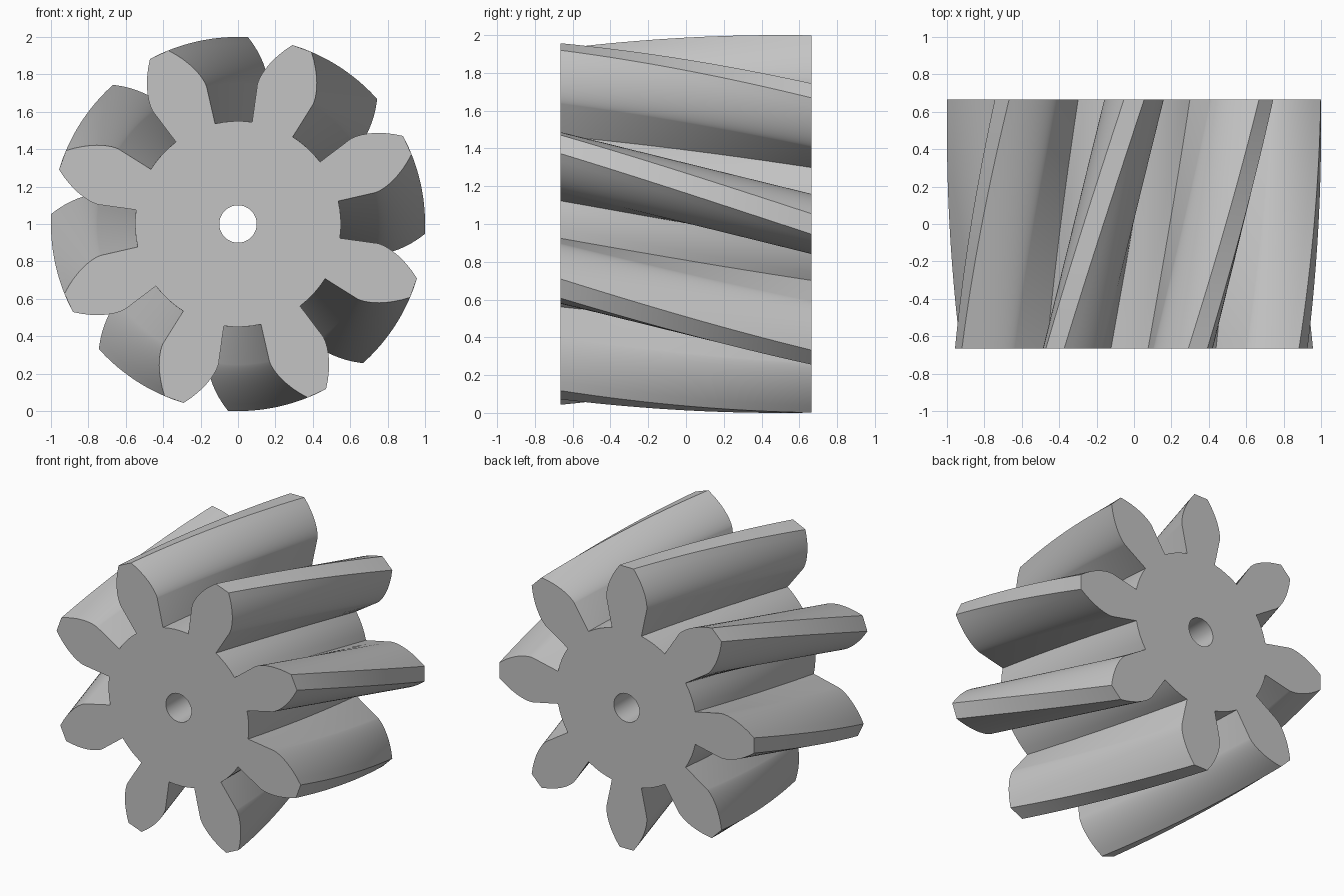
import bpy, bmesh, math

cube = bpy.data.objects.get("Cube")
if cube:
    bpy.data.objects.remove(cube, do_unlink=True)

# Gear dimensions
TEETH = 8
PITCH_R, TIP_R, ROOT_R, BORE_R = 0.8, 1.0, 0.55, 0.1
BASE_R = PITCH_R * math.cos(math.radians(20))
HALF_DEPTH = 0.665
TWIST = math.radians(25)
LAYERS, FLANK_STEPS, FLOOR_STEPS, BORE_STEPS = 28, 10, 4, 48


def involute(r):
    """Polar angle of the base-circle involute at radius r."""
    a = math.acos(min(1, BASE_R / r))
    return math.tan(a) - a


def tooth_profile():
    """(radius, angle) points of one tooth and the gap floor after it."""
    base_half = math.pi / (2 * TEETH) + involute(PITCH_R)
    flank = [(ROOT_R, base_half)]
    for i in range(FLANK_STEPS + 1):
        r = BASE_R + (TIP_R - BASE_R) * (i / FLANK_STEPS) ** 1.5
        flank.append((r, base_half - involute(r)))
    points = [(r, -a) for r, a in flank] + flank[::-1]
    gap = 2 * math.pi / TEETH - 2 * base_half
    points += [(ROOT_R, base_half + gap * i / FLOOR_STEPS)
               for i in range(1, FLOOR_STEPS)]
    return points


gear_outline = [(r, a + k * 2 * math.pi / TEETH)
                for k in range(TEETH) for r, a in tooth_profile()]
bore_outline = [(BORE_R, i * 2 * math.pi / BORE_STEPS) for i in range(BORE_STEPS)]

bm = bmesh.new()


def add_ring(outline, y, turn):
    return [bm.verts.new((r * math.cos(a + turn), y, 1 + r * math.sin(a + turn)))
            for r, a in outline]


def bridge(ring_a, ring_b):
    n = len(ring_a)
    for i in range(n):
        j = (i + 1) % n
        bm.faces.new((ring_a[i], ring_a[j], ring_b[j], ring_b[i]))


# Twisted teeth, front to back
rings = []
for i in range(LAYERS + 1):
    t = i / LAYERS
    rings.append(add_ring(gear_outline, HALF_DEPTH * (2 * t - 1), TWIST * (1 - t)))
for a, b in zip(rings, rings[1:]):
    bridge(a, b)

# Straight bore
bores = [add_ring(bore_outline, y, 0) for y in (-HALF_DEPTH, HALF_DEPTH)]
bridge(*bores)

# Flat end faces between outline and bore
for outer, inner in ((rings[0], bores[0]), (rings[-1], bores[1])):
    edges = [bm.edges.get((loop[i - 1], loop[i]))
             for loop in (outer, inner) for i in range(len(loop))]
    bmesh.ops.triangle_fill(bm, edges=edges, use_beauty=True,
                            normal=(0, 1, 0))
bmesh.ops.recalc_face_normals(bm, faces=bm.faces)

mesh = bpy.data.meshes.new("helical_gear")
bm.to_mesh(mesh)
bm.free()
gear = bpy.data.objects.new("helical_gear", mesh)
bpy.context.collection.objects.link(gear)

# Plain grey finish
grey = bpy.data.materials.new("light_grey")
grey.use_nodes = True
colour = (0.55, 0.55, 0.55, 1)
grey.diffuse_color = colour
for node in grey.node_tree.nodes:
    if node.type == "BSDF_PRINCIPLED":
        node.inputs["Base Color"].default_value = colour
mesh.materials.append(grey)

# Smooth flanks, sharp corners
bpy.ops.object.select_all(action="DESELECT")
gear.select_set(True)
bpy.context.view_layer.objects.active = gear
bpy.ops.object.shade_smooth_by_angle(angle=math.radians(30))
